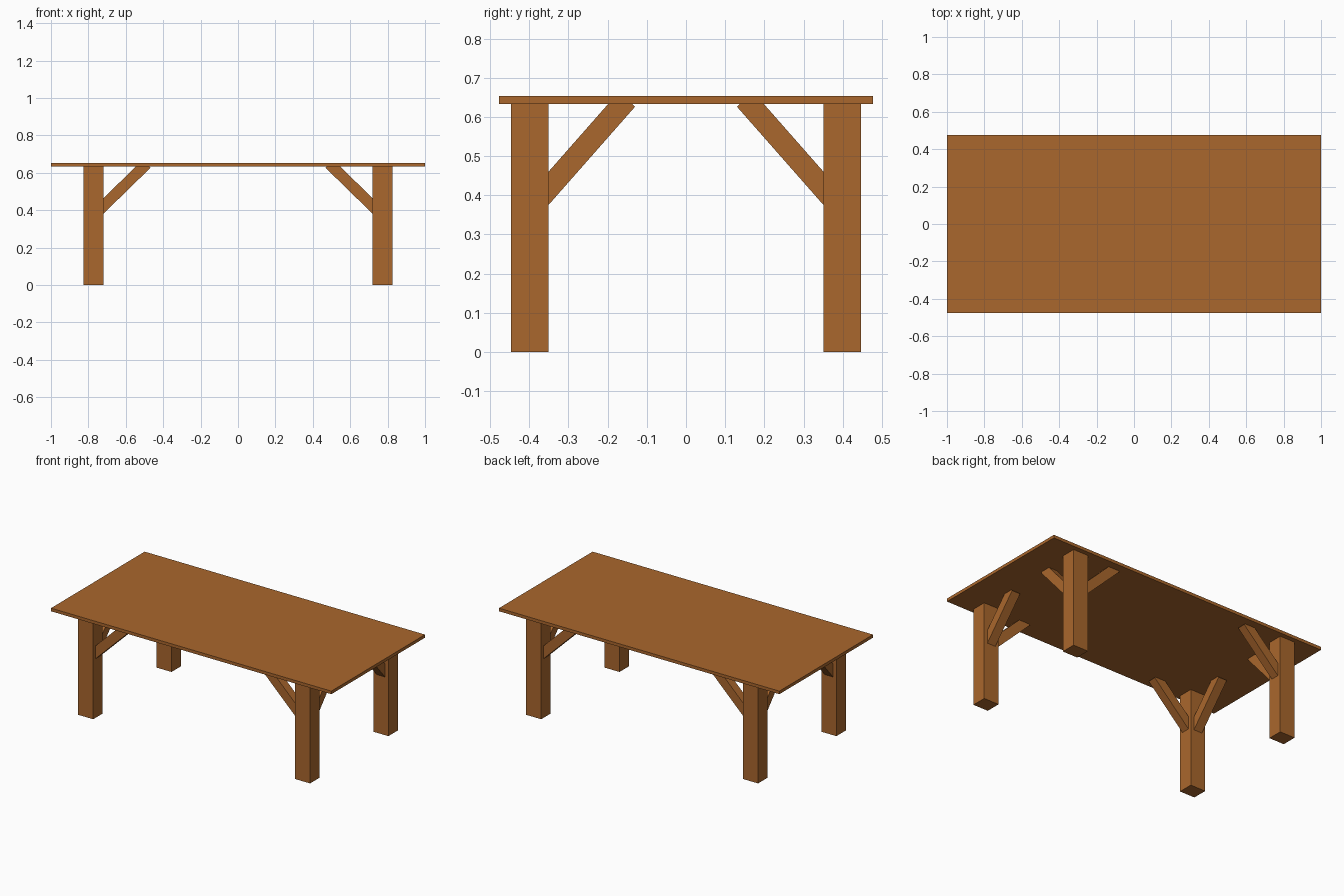
import bpy, bmesh
from mathutils import Vector

if "Cube" in bpy.data.objects:
    bpy.data.objects.remove(bpy.data.objects["Cube"])

wood = bpy.data.materials.new("warm brown wood")
wood.diffuse_color = (0.40, 0.135, 0.026, 1)
wood.use_nodes = True
wood.node_tree.nodes["Principled BSDF"].inputs["Base Color"].default_value = wood.diffuse_color

TOP_Z, UNDER_Z = 0.653, 0.633
LEG_X, LEG_Y = (0.72, 0.827), (0.351, 0.447)   # inner and outer leg faces


def finish(name, bm):
    bmesh.ops.recalc_face_normals(bm, faces=bm.faces)
    mesh = bpy.data.meshes.new(name)
    bm.to_mesh(mesh)
    bm.free()
    mesh.materials.append(wood)
    obj = bpy.data.objects.new(name, mesh)
    bpy.context.collection.objects.link(obj)


def box(name, lo, hi):
    bm = bmesh.new()
    bmesh.ops.create_cube(bm, size=1)
    for v in bm.verts:
        v.co = Vector([h if c > 0 else l for c, l, h in zip(v.co, lo, hi)])
    finish(name, bm)


def prism(name, profile, width, place):
    """Extrude a (u, z) profile by width; place maps (u, w, z) to the world."""
    bm = bmesh.new()
    rings = [[bm.verts.new(place(u, w, z)) for u, z in profile]
             for w in (-width / 2, width / 2)]
    bm.faces.new(rings[0])
    bm.faces.new(rings[1])
    n = len(profile)
    for i in range(n):
        j = (i + 1) % n
        bm.faces.new((rings[0][i], rings[0][j], rings[1][j], rings[1][i]))
    finish(name, bm)


def brace_profile(low, high, end_u, end_z):
    """Slanted brace: u runs inward from the leg face, ends sunk in leg and top."""
    slope = (end_z - low) / end_u
    sink, cap = 0.01, UNDER_Z + 0.007
    return [(-sink, low - sink * slope), (end_u, end_z),
            (end_u - (cap - end_z) * slope, cap),
            ((cap - high) / slope, cap), (-sink, high - sink * slope)]


# Table top
box("table_top", (-1, -0.477, UNDER_Z), (1, 0.477, TOP_Z))

# Legs, each with a lengthwise and a crosswise brace
long_profile = brace_profile(0.381, 0.464, 0.252, 0.627)
cross_profile = brace_profile(0.375, 0.46, 0.221, 0.626)
mid_x, mid_y = sum(LEG_X) / 2, sum(LEG_Y) / 2
for sx, side in ((-1, "left"), (1, "right")):
    for sy, end in ((-1, "front"), (1, "back")):
        tag = f"{end}_{side}"
        xs = sorted(sx * x for x in LEG_X)
        ys = sorted(sy * y for y in LEG_Y)
        box(f"{tag}_leg", (xs[0], ys[0], 0), (xs[1], ys[1], UNDER_Z))
        prism(f"{tag}_long_brace", long_profile, 0.054,
              lambda u, w, z: (sx * (LEG_X[0] - u), sy * mid_y + w, z))
        prism(f"{tag}_cross_brace", cross_profile, 0.06,
              lambda u, w, z: (sx * mid_x + w, sy * (LEG_Y[0] - u), z))
